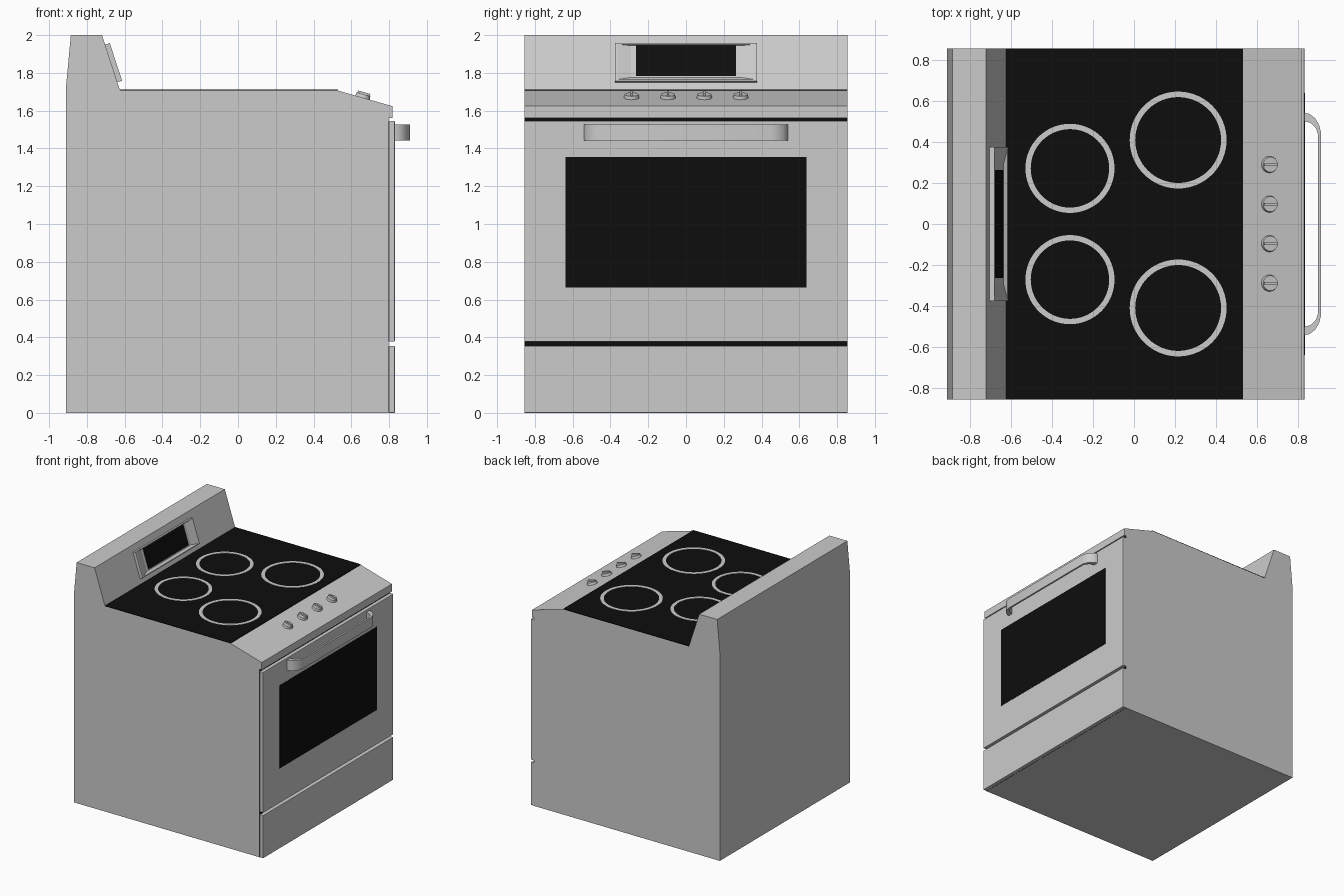
import bpy, bmesh, math
from mathutils import Vector, Matrix

if "Cube" in bpy.data.objects:
    bpy.data.objects.remove(bpy.data.objects["Cube"])


def material(name, v):
    m = bpy.data.materials.new(name)
    m.diffuse_color = (v, v, v, 1)
    m.use_nodes = True
    m.node_tree.nodes["Principled BSDF"].inputs["Base Color"].default_value = m.diffuse_color
    return m


STEEL = material("steel_grey", 0.6)
BLACK = material("glass_black", 0.004)
W = 0.855  # half width


def finish(name, bm, mats, smooth=False, bevel=0):
    bmesh.ops.recalc_face_normals(bm, faces=bm.faces)
    me = bpy.data.meshes.new(name)
    bm.to_mesh(me)
    bm.free()
    for m in mats:
        me.materials.append(m)
    ob = bpy.data.objects.new(name, me)
    bpy.context.collection.objects.link(ob)
    if bevel:
        b = ob.modifiers.new("bevel", 'BEVEL')
        b.width, b.segments = bevel, 2
    if smooth:
        bpy.ops.object.select_all(action='DESELECT')
        ob.select_set(True)
        bpy.context.view_layer.objects.active = ob
        bpy.ops.object.shade_smooth_by_angle(angle=math.radians(35))
    return ob


def prism(pts, a, b, axis):
    """Extrude a 2D profile along y (profile xz) or z (profile xy)."""
    bm = bmesh.new()
    put = (lambda p, t: (p[0], t, p[1])) if axis == 'y' else (lambda p, t: (p[0], p[1], t))
    lo = [bm.verts.new(put(p, a)) for p in pts]
    hi = [bm.verts.new(put(p, b)) for p in pts]
    n = len(pts)
    bm.faces.new(lo)
    bm.faces.new(hi[::-1])
    for i in range(n):
        j = (i + 1) % n
        bm.faces.new((lo[i], lo[j], hi[j], hi[i]))
    return bm


def box(name, x, y, z, mat, bevel=0):
    pts = [(x[0], z[0]), (x[1], z[0]), (x[1], z[1]), (x[0], z[1])]
    return finish(name, prism(pts, y[0], y[1], 'y'), [mat], bevel=bevel)


# Body with backsplash and sloped control panel; front recess behind door is black
body = prism([(-0.91, 0), (0.798, 0), (0.798, 1.562), (0.817, 1.562), (0.817, 1.624),
              (0.53, 1.706), (-0.624, 1.706), (-0.72, 2.0), (-0.885, 2.0), (-0.91, 1.73)],
             -W, W, 'y')
body.faces.ensure_lookup_table()
for f in body.faces:
    c = f.calc_center_median()
    if abs(c.x - 0.798) < 0.002 and c.z < 1.56:
        f.material_index = 1
finish("body", body, [STEEL, BLACK])

# Door, drawer and door window
box("oven_door", (0.798, 0.83), (-W, W), (0.377, 1.545), STEEL, 0.003)
box("drawer", (0.798, 0.83), (-W, W), (0, 0.355), STEEL, 0.003)
box("door_window", (0.828, 0.832), (-0.638, 0.638), (0.665, 1.355), BLACK)

# Glass cooktop with burner rings
box("cooktop", (-0.624, 0.53), (-W, W), (1.705, 1.711), BLACK)


def ring(name, x, y, r_in, r_out, z=1.7125, n=64):
    bm = bmesh.new()
    loops = [[bm.verts.new((x + r * math.cos(2 * math.pi * i / n),
                            y + r * math.sin(2 * math.pi * i / n), h)) for i in range(n)]
             for r, h in ((r_out, z - 0.002), (r_out, z), (r_in, z), (r_in, z - 0.002))]
    for k in range(4):
        p, q = loops[k], loops[(k + 1) % 4]
        for i in range(n):
            j = (i + 1) % n
            bm.faces.new((p[i], p[j], q[j], q[i]))
    finish(name, bm, [STEEL])


for s, side in ((1, "right"), (-1, "left")):
    ring("front_burner_" + side, 0.215, s * 0.409, 0.209, 0.236)
    ring("rear_burner_" + side, -0.312, s * 0.271, 0.191, 0.217)

# Knobs: tapered disc with a grip bar, tilted with the panel
tilt = math.atan2(0.082, 0.287)
for i in range(4):
    y = -0.288 + i * 0.1925
    M = Matrix.Translation((0.66, y, 1.669)) @ Matrix.Rotation(tilt, 4, 'Y')
    bm = bmesh.new()
    bmesh.ops.create_cone(bm, cap_ends=True, segments=24, radius1=0.041, radius2=0.037,
                          depth=0.02, matrix=M @ Matrix.Translation((0, 0, 0.008)))
    bmesh.ops.create_cube(bm, size=1, matrix=M @ Matrix.Translation((0, 0, 0.022))
                          @ Matrix.Diagonal((0.068, 0.012, 0.016, 1)))
    finish("knob_%d" % (i + 1), bm, [STEEL], smooth=True)

# Handle: flat bar with ends curving back to the door
outer = [(0.828, 0.54), (0.852, 0.538), (0.882, 0.515), (0.902, 0.482), (0.91, 0.45)]
inner = [(0.895, 0.44), (0.886, 0.468), (0.862, 0.492), (0.828, 0.502)]
path = (outer + [(x, -y) for x, y in outer[::-1]]
        + [(x, -y) for x, y in inner[::-1]] + inner)
finish("door_handle", prism(path, 1.442, 1.527, 'z'), [STEEL], smooth=True)

# Display frame on the sloped backsplash: raised rim, recessed centre
normal = Vector((0.29, 0, 0.096)).normalized()


def on_slope(y, z, off):
    return Vector((-0.72 + (2.0 - z) * 0.096 / 0.294, y, z)) + normal * off


def rect(bm, hy, z0, z1, off):
    return [bm.verts.new(on_slope(y, z, off))
            for y, z in ((-hy, z0), (hy, z0), (hy, z1), (-hy, z1))]


bm = bmesh.new()
loops = [rect(bm, *a) for a in ((0.375, 1.75, 1.949, -0.004), (0.375, 1.75, 1.949, 0.026),
                                (0.362, 1.757, 1.943, 0.026), (0.29, 1.773, 1.941, 0.010))]
for p, q in zip(loops, loops[1:]):
    for i in range(4):
        j = (i + 1) % 4
        bm.faces.new((p[i], p[j], q[j], q[i]))
bm.faces.new(loops[0][::-1])
bm.faces.new(loops[-1])
finish("display_frame", bm, [STEEL])

# Black display plate
bm = bmesh.new()
a = rect(bm, 0.264, 1.78, 1.94, 0.009)
b = rect(bm, 0.264, 1.78, 1.94, 0.013)
bm.faces.new(a[::-1])
bm.faces.new(b)
for i in range(4):
    j = (i + 1) % 4
    bm.faces.new((a[i], a[j], b[j], b[i]))
finish("display_screen", bm, [BLACK])
